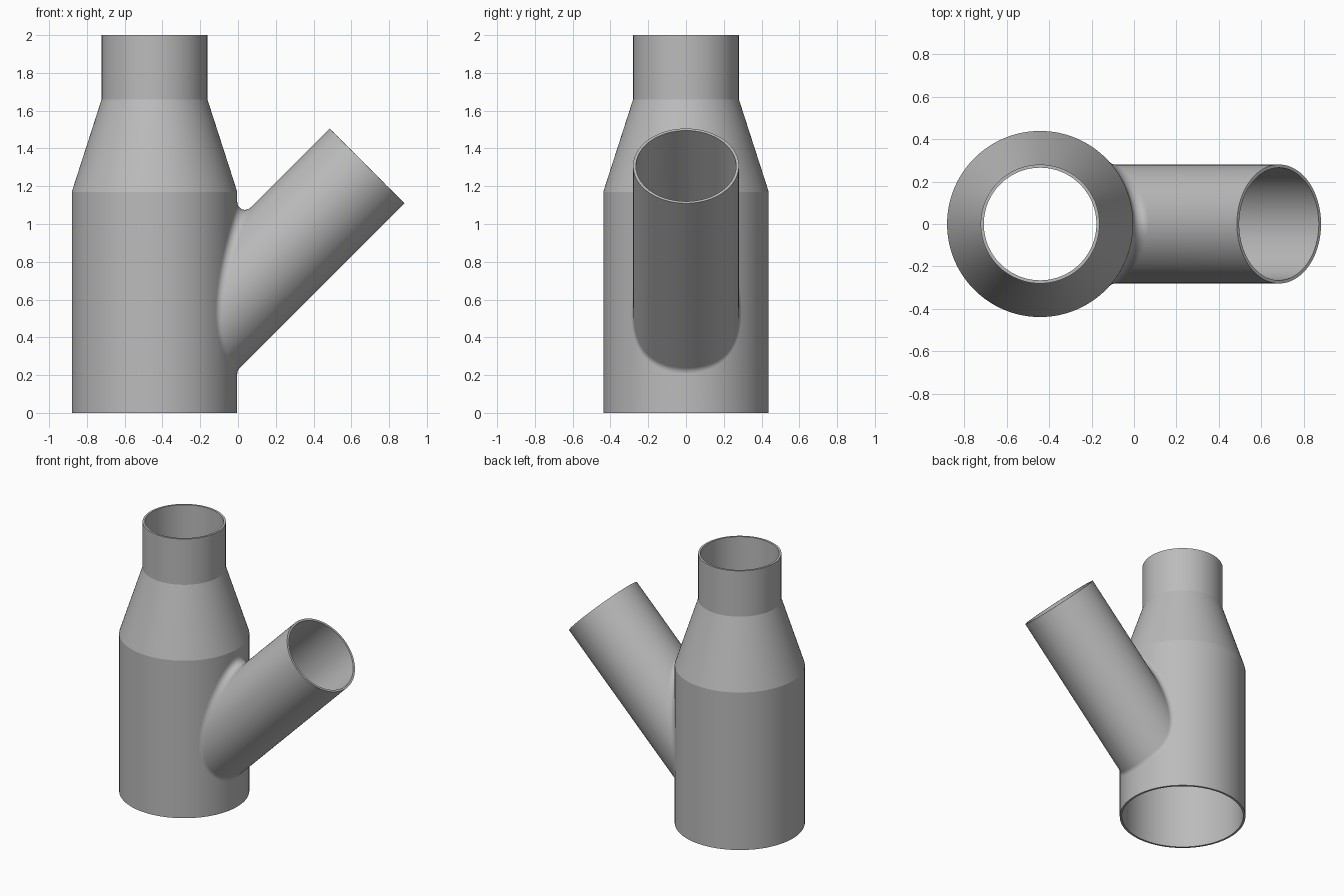
import bpy, bmesh, math
from mathutils import Vector, Matrix

if "Cube" in bpy.data.objects:
    bpy.data.objects.remove(bpy.data.objects["Cube"], do_unlink=True)

SEG = 128
AXIS_X = -0.442                   # main pipe axis
R_MAIN, R_NECK, R_BRANCH = 0.438, 0.28, 0.28
WALL, FILLET = 0.015, 0.041
Z_SHOULDER, Z_NECK, Z_TOP = 1.17, 1.66, 2.0
TILT = math.radians(45)
BRANCH_END = Vector((0.6825, 0, 1.3075))
BRANCH_DIR = Vector((math.sin(TILT), 0, math.cos(TILT)))
BRANCH_UP = Vector((-math.cos(TILT), 0, math.sin(TILT)))
BRANCH_LEN = 1.38

grey = bpy.data.materials.new("plain_grey")
grey.use_nodes = True
COLOUR = (0.5, 0.5, 0.5, 1)
grey.diffuse_color = COLOUR
grey.node_tree.nodes["Principled BSDF"].inputs["Base Color"].default_value = COLOUR


def finish(name, bm):
    mesh = bpy.data.meshes.new(name)
    bmesh.ops.recalc_face_normals(bm, faces=bm.faces)
    bm.to_mesh(mesh)
    bm.free()
    mesh.materials.append(grey)
    obj = bpy.data.objects.new(name, mesh)
    bpy.context.collection.objects.link(obj)
    return obj


def turned(name, profile, matrix):
    """Closed solid turned from (radius, height) pairs."""
    bm = bmesh.new()
    rings = []
    for r, z in profile:
        ring = []
        for i in range(SEG):
            a = math.tau * i / SEG
            ring.append(bm.verts.new(matrix @ Vector((r * math.cos(a), r * math.sin(a), z))))
        rings.append(ring)
    for low, high in zip(rings, rings[1:]):
        for i in range(SEG):
            j = (i + 1) % SEG
            bm.faces.new((low[i], low[j], high[j], high[i]))
    bm.faces.new(rings[0])
    bm.faces.new(rings[-1])
    return finish(name, bm)


def combine(target, tool, operation):
    mod = target.modifiers.new(operation, 'BOOLEAN')
    mod.operation, mod.object, mod.solver = operation, tool, 'EXACT'
    bpy.context.view_layer.objects.active = target
    bpy.ops.object.modifier_apply(modifier=mod.name)
    bpy.data.objects.remove(tool, do_unlink=True)


def main_profile(inset, extra):
    return [(R_MAIN - inset, -extra), (R_MAIN - inset, Z_SHOULDER),
            (R_NECK - inset, Z_NECK), (R_NECK - inset, Z_TOP + extra)]


# Main reducing pipe joined to the slanted branch, then both bored out
main_at = Matrix.Translation((AXIS_X, 0, 0))
branch_at = Matrix.Translation(BRANCH_END) @ Matrix.Rotation(TILT, 4, 'Y')
pipe = turned("wye_pipe", main_profile(0, 0), main_at)
combine(pipe, turned("branch", [(R_BRANCH, -BRANCH_LEN), (R_BRANCH, 0)], branch_at), 'UNION')
combine(pipe, turned("main_bore", main_profile(WALL, 0.1), main_at), 'DIFFERENCE')
bore = R_BRANCH - WALL
combine(pipe, turned("branch_bore", [(bore, -BRANCH_LEN), (bore, 0.1)], branch_at), 'DIFFERENCE')

# Rolling-ball fillet where the branch meets the main pipe
STEPS = 8
bm = bmesh.new()
rows = []
for i in range(SEG):
    a = math.tau * i / SEG
    out = BRANCH_UP * math.cos(a) + Vector((0, math.sin(a), 0))
    ball = BRANCH_END + out * (R_BRANCH + FILLET)
    reach = AXIS_X + math.sqrt((R_MAIN + FILLET) ** 2 - ball.y ** 2)
    ball += BRANCH_DIR * ((reach - ball.x) / BRANCH_DIR.x)
    to_main = Vector((AXIS_X - ball.x, -ball.y, 0)).normalized()
    to_branch = -out
    angle = to_main.angle(to_branch)
    row = []
    for k in range(STEPS + 1):
        t = k / STEPS
        d = (to_main * math.sin((1 - t) * angle) + to_branch * math.sin(t * angle)) / math.sin(angle)
        row.append(bm.verts.new(ball + d * FILLET))
    rows.append(row)
for i in range(SEG):
    a, b = rows[i], rows[(i + 1) % SEG]
    for k in range(STEPS):
        bm.faces.new((a[k], b[k], b[k + 1], a[k + 1]))
fillet = finish("branch_fillet", bm)
# Open strip: make the normals face away from the joint
fillet.data.update()
top_face = fillet.data.polygons[STEPS // 2]
if top_face.normal.z < 0:
    fillet.data.flip_normals()

for obj, limit in ((pipe, 12), (fillet, 60)):
    bpy.ops.object.select_all(action='DESELECT')
    obj.select_set(True)
    bpy.context.view_layer.objects.active = obj
    bpy.ops.object.shade_smooth_by_angle(angle=math.radians(limit))
